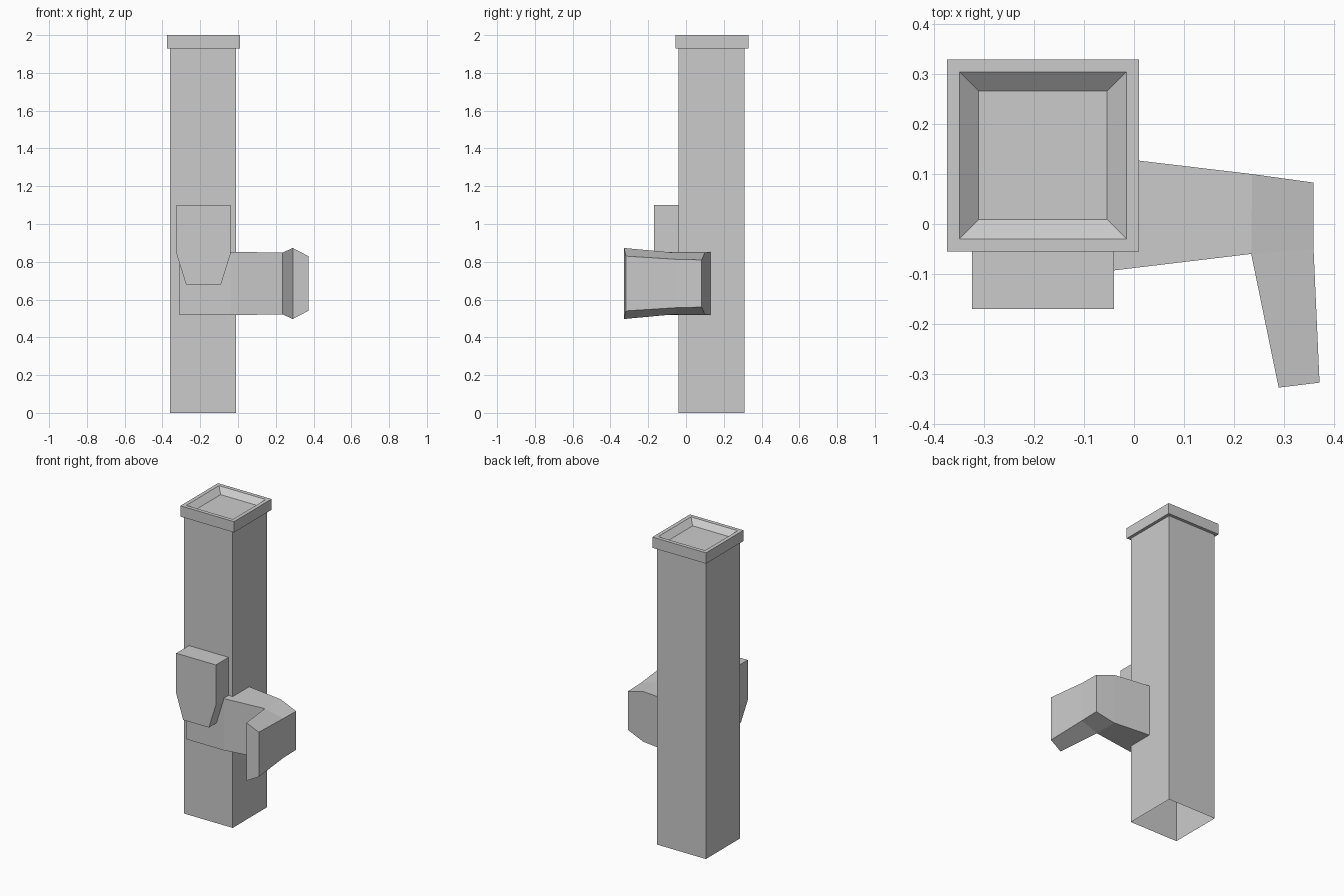
import bpy, bmesh
from mathutils import Vector

if "Cube" in bpy.data.objects:
    bpy.data.objects.remove(bpy.data.objects["Cube"])


def finish(name, bm):
    bmesh.ops.recalc_face_normals(bm, faces=bm.faces)
    me = bpy.data.meshes.new(name)
    bm.to_mesh(me)
    bm.free()
    ob = bpy.data.objects.new(name, me)
    bpy.context.collection.objects.link(ob)
    return ob


def box(lo, hi):
    bm = bmesh.new()
    bmesh.ops.create_cube(bm, size=1)
    lo, hi = Vector(lo), Vector(hi)
    for v in bm.verts:
        v.co = (lo + hi) / 2 + v.co * (hi - lo)
    bm.normal_update()
    return bm


def facing(bm, z):
    return [f for f in bm.faces if f.normal.z * z > 0.9]


# Post: square tube, open at the bottom
bm = box((-0.36, -0.04, 0), (-0.01, 0.31, 1.94))
bmesh.ops.delete(bm, geom=facing(bm, -1), context='FACES')
post = finish("post", bm)
# keep the walls facing outwards on the open tube
bm = bmesh.new()
bm.from_mesh(post.data)
bm.normal_update()
if facing(bm, -1):
    bmesh.ops.reverse_faces(bm, faces=bm.faces)
bm.to_mesh(post.data)
bm.free()

# Cap: slab with a shallow dished top
bm = box((-0.375, -0.055, 1.93), (0.01, 0.33, 2.0))
top = facing(bm, 1)
bmesh.ops.inset_region(bm, faces=top, thickness=0.035)
bmesh.ops.inset_region(bm, faces=top, thickness=0.055, depth=0)
for v in top[0].verts:
    v.co.z -= 0.033
finish("cap", bm)

# Front plate: tapered profile extruded back to the post
profile = [(-0.325, 1.10), (-0.325, 0.84), (-0.275, 0.68),
           (-0.09, 0.68), (-0.04, 0.84), (-0.04, 1.10)]
bm = bmesh.new()
face = bm.faces.new([bm.verts.new((x, -0.17, z)) for x, z in profile])
ext = bmesh.ops.extrude_face_region(bm, geom=[face], use_keep_orig=True)
bmesh.ops.translate(bm, vec=(0, 0.135, 0),
                    verts=[g for g in ext["geom"] if isinstance(g, bmesh.types.BMVert)])
finish("front_plate", bm)

# Hooked arm: plan outline (x, y, half height), mirrored about its mid height
MID = 0.685
plan = [(-0.31, -0.093, 0.168), (-0.04, -0.093, 0.168), (0.235, -0.06, 0.163),
        (0.29, -0.328, 0.188), (0.372, -0.318, 0.145), (0.36, -0.05, 0.128),
        (0.36, 0.083, 0.125), (0.237, 0.10, 0.163), (-0.04, 0.133, 0.168),
        (-0.31, 0.133, 0.168)]
quads = [(0, 1, 8, 9), (1, 2, 7, 8), (2, 5, 6, 7), (2, 3, 4, 5)]
bm = bmesh.new()
rings = [[bm.verts.new((x, y, MID + s * h)) for x, y, h in plan] for s in (-1, 1)]
for ring in rings:
    for q in quads:
        bm.faces.new([ring[i] for i in q])
lower, upper = rings
for i in range(len(plan)):
    j = (i + 1) % len(plan)
    bm.faces.new((lower[i], lower[j], upper[j], upper[i]))
finish("hooked_arm", bm)
